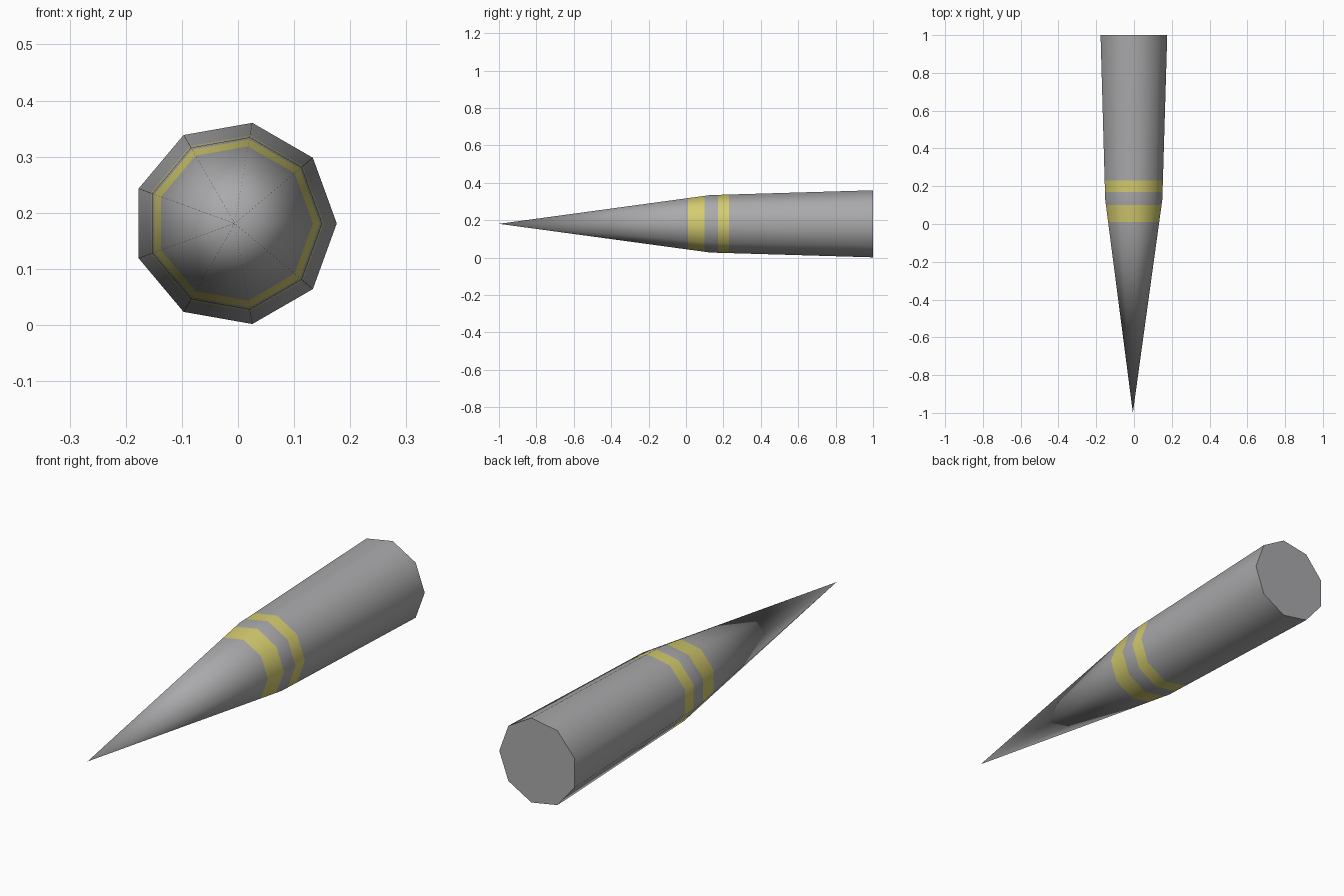
import bpy, bmesh, math

if "Cube" in bpy.data.objects:
    bpy.data.objects.remove(bpy.data.objects["Cube"])

SIDES = 9
CX, CZ = -0.006, 0.181


def material(name, rgb):
    m = bpy.data.materials.new(name)
    m.diffuse_color = (*rgb, 1)
    m.use_nodes = True
    m.node_tree.nodes["Principled BSDF"].inputs["Base Color"].default_value = m.diffuse_color
    return m


# Profile along the length: (y, radius), from the back end to the last ring
BEND_Y, BEND_R, END_R = 0.13, 0.156, 0.182


def radius(y):
    if y > BEND_Y:
        return BEND_R + (END_R - BEND_R) * (y - BEND_Y) / (1 - BEND_Y)
    return BEND_R * (y + 1) / (BEND_Y + 1)


stations = [1.0, 0.23, 0.17, BEND_Y, 0.10, 0.01]
bands = [(0.17, 0.23), (0.01, 0.10)]

bm = bmesh.new()
rings = []
for y in stations:
    r = radius(y)
    rings.append([bm.verts.new((CX + r * math.cos(2 * math.pi * i / SIDES), y,
                                CZ + r * math.sin(2 * math.pi * i / SIDES)))
                  for i in range(SIDES)])
tip = bm.verts.new((CX, -1, CZ))

# Flat back end, tapered sides and pointed tip
bm.faces.new(rings[0])
for a, b in zip(rings, rings[1:]):
    for i in range(SIDES):
        j = (i + 1) % SIDES
        bm.faces.new((a[i], a[j], b[j], b[i]))
for i in range(SIDES):
    bm.faces.new((rings[-1][i], rings[-1][(i + 1) % SIDES], tip))
bmesh.ops.recalc_face_normals(bm, faces=bm.faces)

# Yellow painted bands
for f in bm.faces:
    y = f.calc_center_median().y
    f.material_index = int(any(lo < y < hi for lo, hi in bands) and len(f.verts) == 4)

mesh = bpy.data.meshes.new("pointed_spike")
bm.to_mesh(mesh)
bm.free()
mesh.materials.append(material("grey metal", (0.40, 0.40, 0.41)))
mesh.materials.append(material("yellow band", (0.66, 0.60, 0.16)))
spike = bpy.data.objects.new("pointed_spike", mesh)
bpy.context.collection.objects.link(spike)

# Smooth sides, sharp back rim
bpy.context.view_layer.objects.active = spike
spike.select_set(True)
bpy.ops.object.shade_smooth_by_angle(angle=math.radians(50))
